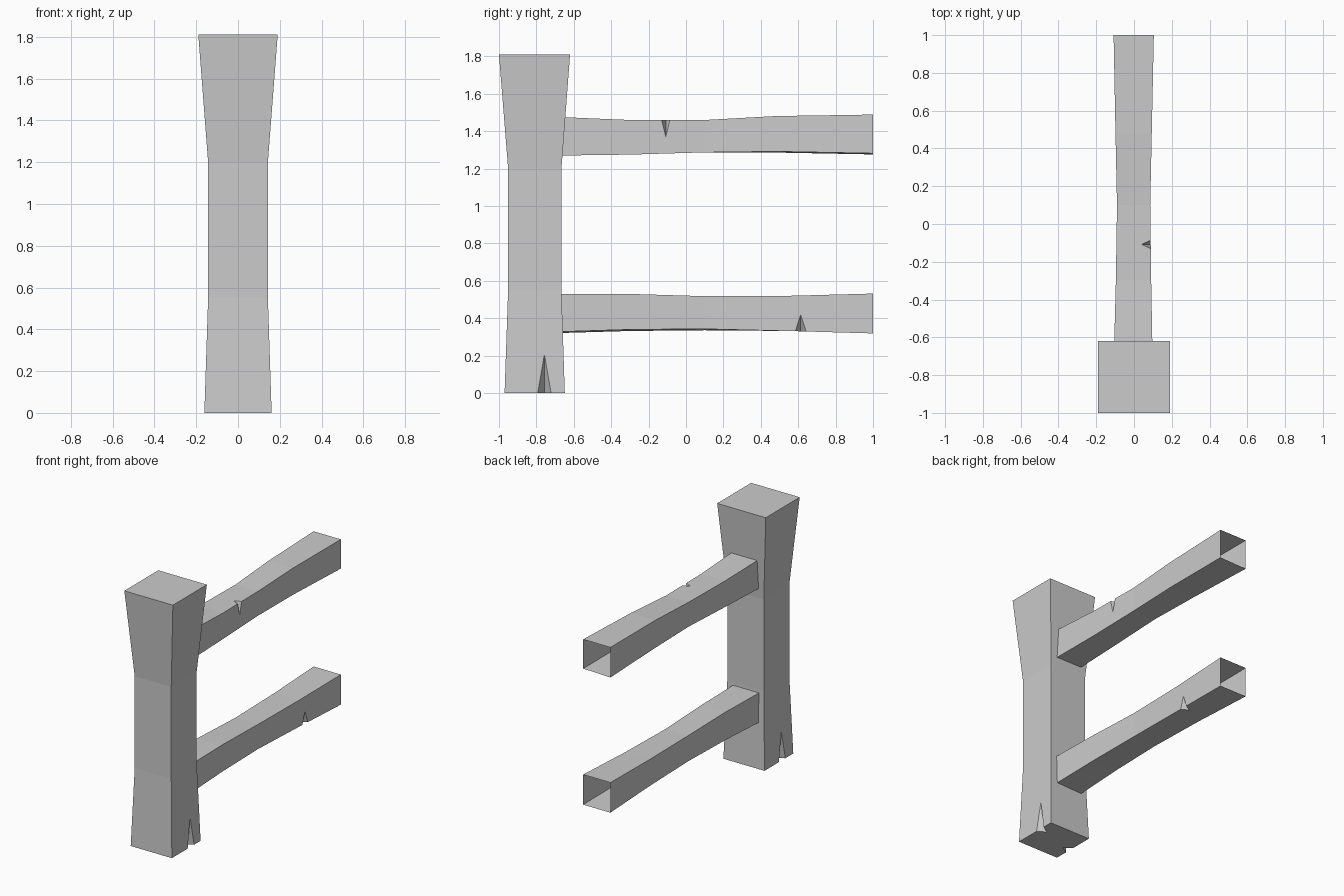
import bpy, bmesh
from mathutils import Vector

if "Cube" in bpy.data.objects:
    bpy.data.objects.remove(bpy.data.objects["Cube"])


def make_object(name, verts, faces):
    mesh = bpy.data.meshes.new(name)
    bm = bmesh.new()
    vs = [bm.verts.new(v) for v in verts]
    for f in faces:
        bm.faces.new([vs[i] for i in f])
    bmesh.ops.recalc_face_normals(bm, faces=bm.faces[:])
    bm.to_mesh(mesh)
    bm.free()
    obj = bpy.data.objects.new(name, mesh)
    bpy.context.collection.objects.link(obj)
    return obj


def loft(name, rings):
    """Closed four-sided beam through a list of rings."""
    n = len(rings)
    faces = [(0, 1, 2, 3), tuple(4 * (n - 1) + i for i in range(4))]
    for r in range(n - 1):
        a, b = 4 * r, 4 * r + 4
        faces += [(a + i, a + (i + 1) % 4, b + (i + 1) % 4, b + i) for i in range(4)]
    return make_object(name, [v for ring in rings for v in ring], faces)


def cut_notch(obj, tip, mouth_x, mouth_z, half_width, depth_x):
    """Cut a pointed wedge: tip on the side face, open at mouth_z."""
    t = Vector(tip)
    deep = Vector((depth_x, t.y, mouth_z))
    sides = [Vector((mouth_x, t.y + s * half_width, mouth_z)) for s in (-1, 1)]
    base = [deep] + [deep + (p - deep) * 1.6 for p in sides]
    verts = [t] + [t + (p - t) * 1.3 for p in base]
    cutter = make_object("notch_cutter", verts, [(0, 1, 2), (0, 2, 3), (0, 3, 1), (1, 2, 3)])
    cutter.hide_render = True
    mod = obj.modifiers.new("notch", 'BOOLEAN')
    mod.operation, mod.solver, mod.object = 'DIFFERENCE', 'EXACT', cutter
    bpy.context.view_layer.objects.active = obj
    bpy.ops.object.modifier_apply(modifier=mod.name)
    bpy.data.objects.remove(cutter, do_unlink=True)


def open_ends(obj, y_ends):
    """Remove the end caps so that the rail is an open shell."""
    bm = bmesh.new()
    bm.from_mesh(obj.data)
    caps = [f for f in bm.faces
            if any(all(abs(v.co.y - y) < 1e-3 for v in f.verts) for y in y_ends)]
    bmesh.ops.delete(bm, geom=caps, context='FACES')
    bm.to_mesh(obj.data)
    bm.free()


# Post: z, half width in x, y front, y back
post_rings = []
for z, hx, y0, y1 in [(0, .161, -.97, -.648), (.55, .143, -.951, -.666),
                      (1.2, .143, -.951, -.666), (1.81, .19, -1.0, -.62)]:
    post_rings.append([(-hx, y0, z), (hx, y0, z), (hx, y1, z), (-hx, y1, z)])
post = loft("post", post_rings)
cut_notch(post, (.155, -.757, .21), .161, 0, .036, .105)
cut_notch(post, (-.155, -.845, .2), -.161, 0, .036, -.105)


# Rails: y, x left, x right, bottom z on left, bottom z on right, top z
def rail(name, stations):
    rings = [[(xl, y, bl), (xr, y, br), (xr, y, t), (xl, y, t)]
             for y, xl, xr, bl, br, t in stations]
    return loft(name, rings)


upper = rail("upper_rail", [
    (-.68, -.106, .098, 1.27, 1.27, 1.476), (-.3, -.096, .091, 1.275, 1.275, 1.46),
    (.1, -.09, .086, 1.287, 1.287, 1.46), (.48, -.098, .094, 1.286, 1.292, 1.481),
    (1.0, -.108, .105, 1.276, 1.282, 1.489)])
cut_notch(upper, (.0885, -.108, 1.37), .0885, 1.46, .022, .04)

lower = rail("lower_rail", [
    (-.68, -.106, .098, .321, .328, .53), (-.3, -.096, .091, .332, .34, .53),
    (.1, -.09, .086, .336, .343, .518), (.55, -.098, .094, .332, .332, .52),
    (1.0, -.108, .105, .319, .319, .532)])
cut_notch(lower, (.0955, .613, .42), .0955, .33, .029, .045)

for r in (upper, lower):
    open_ends(r, (-.68, 1.0))
